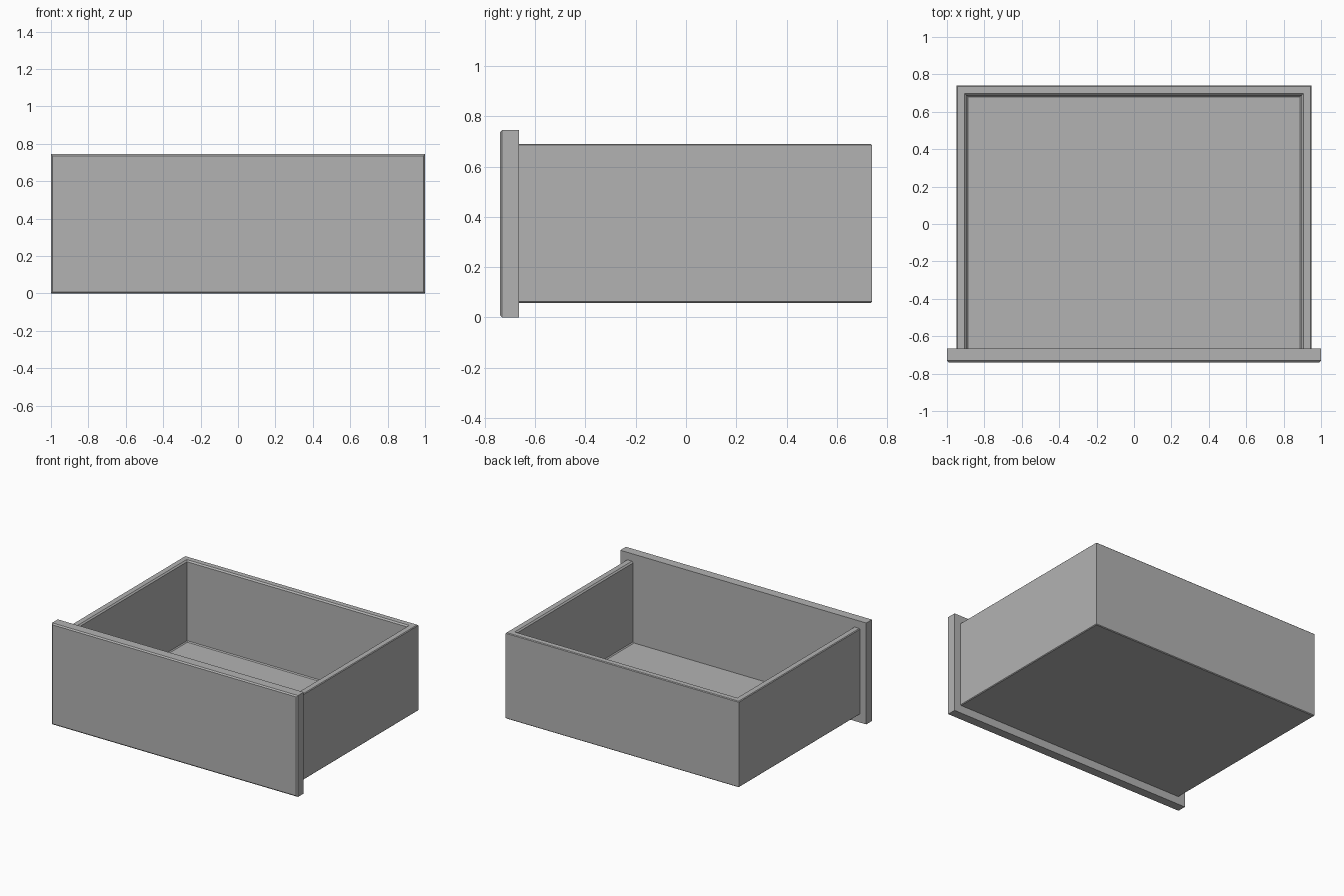
import bpy
import bmesh

if "Cube" in bpy.data.objects:
    bpy.data.objects.remove(bpy.data.objects["Cube"], do_unlink=True)

GREY = (0.45, 0.45, 0.45, 1)
grey = bpy.data.materials.new("plain grey")
grey.diffuse_color = GREY
grey.use_nodes = True
grey.node_tree.nodes["Principled BSDF"].inputs["Base Color"].default_value = GREY


def loft(name, rings):
    """Join four-cornered rings in order and cap both ends."""
    bm = bmesh.new()
    loops = [[bm.verts.new(p) for p in ring] for ring in rings]
    for a, b in zip(loops, loops[1:]):
        for i in range(4):
            j = (i + 1) % 4
            bm.faces.new((a[i], a[j], b[j], b[i]))
    bm.faces.new(loops[0])
    bm.faces.new(loops[-1])
    bmesh.ops.recalc_face_normals(bm, faces=bm.faces)
    mesh = bpy.data.meshes.new(name)
    bm.to_mesh(mesh)
    bm.free()
    mesh.materials.append(grey)
    obj = bpy.data.objects.new(name, mesh)
    bpy.context.collection.objects.link(obj)
    return obj


# Drawer box: wall section as (inset from outside, height), swept round sides and back
HALF_WIDTH, BACK, FRONT = 0.948, 0.74, -0.67
section = [(0.005, 0.058), (0, 0.063), (0, 0.685), (0.005, 0.69),
           (0.043, 0.69), (0.053, 0.68), (0.053, 0.1), (0.06, 0.093)]


def box_ring(inset, z):
    x, y = HALF_WIDTH - inset, BACK - inset
    return [(-x, FRONT, z), (x, FRONT, z), (x, y, z), (-x, y, z)]


loft("drawer_box", [box_ring(*s) for s in section])


# Front panel with a chamfered front edge
def panel_ring(inset, y):
    x, low, high = 1 - inset, inset, 0.745 - inset
    return [(-x, y, low), (x, y, low), (x, y, high), (-x, y, high)]


loft("front_panel", [panel_ring(0, -0.665), panel_ring(0, -0.731), panel_ring(0.009, -0.74)])
